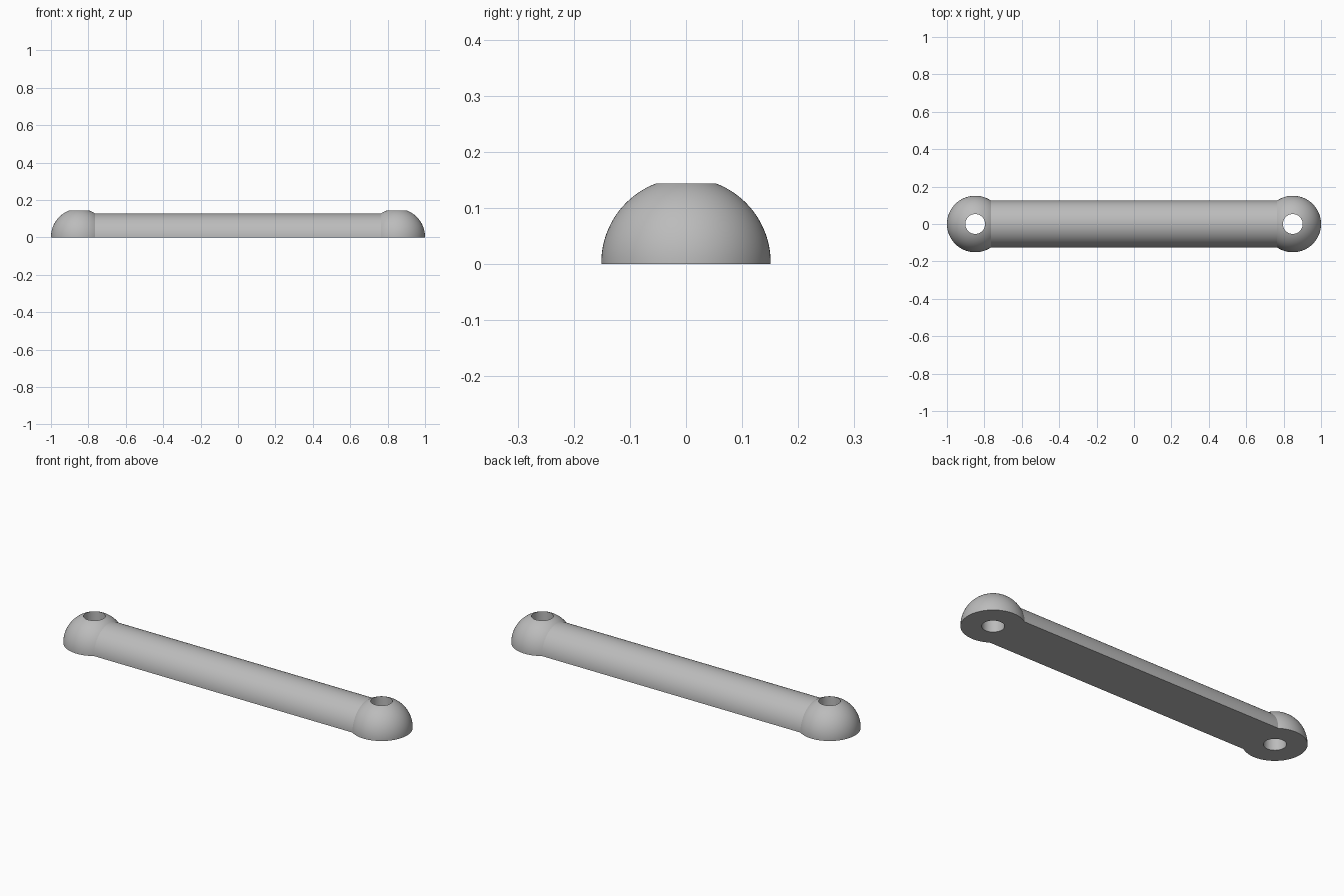
import bpy, bmesh, math

old = bpy.data.objects.get("Cube")
if old:
    bpy.data.objects.remove(old, do_unlink=True)

DOME_R, HOLE_R, BAR_R = 0.151, 0.053, 0.125
LIFT = 0.0025      # short upright rim under the round surfaces
EYE_X = 0.849      # centre of each end
BAR_END = 0.775    # bar stops just inside the domes

grey = bpy.data.materials.new("plain grey")
grey.use_nodes = True
colour = (0.5, 0.5, 0.5, 1)
grey.diffuse_color = colour
grey.node_tree.nodes["Principled BSDF"].inputs["Base Color"].default_value = colour


def finish(bm, name, x=0):
    bmesh.ops.remove_doubles(bm, verts=bm.verts, dist=1e-5)
    bmesh.ops.recalc_face_normals(bm, faces=bm.faces)
    mesh = bpy.data.meshes.new(name)
    bm.to_mesh(mesh)
    bm.free()
    mesh.materials.append(grey)
    obj = bpy.data.objects.new(name, mesh)
    obj.location.x = x
    bpy.context.collection.objects.link(obj)
    bpy.ops.object.select_all(action="DESELECT")
    obj.select_set(True)
    bpy.context.view_layer.objects.active = obj
    bpy.ops.object.shade_smooth_by_angle(angle=math.radians(30))


def arc(radius, start, end, steps):
    angles = [start + (end - start) * i / steps for i in range(steps + 1)]
    return [(radius * math.cos(a), LIFT + radius * math.sin(a)) for a in angles]


# Pierced dome: closed profile turned about the upright axis
def pierced_dome(name, x):
    top = math.acos(HOLE_R / DOME_R)
    profile = [(HOLE_R, 0), (DOME_R, 0)] + arc(DOME_R, 0, top, 20)
    bm = bmesh.new()
    verts = [bm.verts.new((r, 0, z)) for r, z in profile]
    edges = [bm.edges.new((v, verts[i - 1])) for i, v in enumerate(verts)]
    bmesh.ops.spin(bm, geom=verts + edges, cent=(0, 0, 0), axis=(0, 0, 1),
                   angle=math.tau, steps=72)
    finish(bm, name, x)


pierced_dome("left_end", EYE_X)
pierced_dome("right_end", -EYE_X)

# Half-round bar: section pushed along x
section = [(BAR_R, 0)] + arc(BAR_R, 0, math.pi, 40) + [(-BAR_R, 0)]
bm = bmesh.new()
face = bm.faces.new([bm.verts.new((-BAR_END, y, z)) for y, z in section])
pushed = bmesh.ops.extrude_face_region(bm, geom=[face], use_keep_orig=True)
moved = [g for g in pushed["geom"] if isinstance(g, bmesh.types.BMVert)]
bmesh.ops.translate(bm, verts=moved, vec=(2 * BAR_END, 0, 0))
finish(bm, "half_round_bar")
